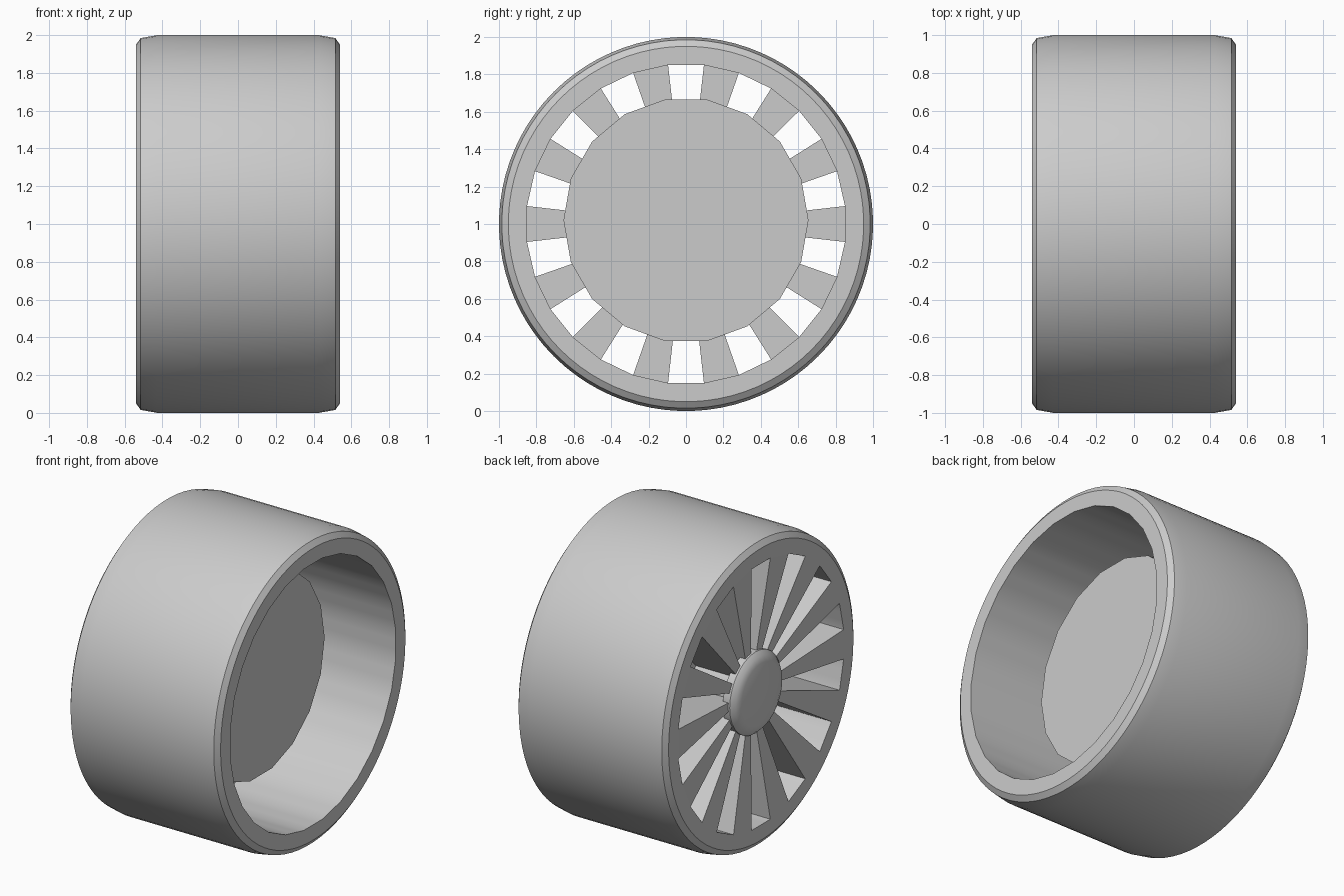
import bpy
import bmesh
from math import cos, sin, tan, pi, radians

SPOKES = 14
FACETS = 2 * SPOKES
BORE = 0.85
HALF_ANGLE = pi / FACETS

old = bpy.data.objects.get("Cube")
if old:
    bpy.data.objects.remove(old, do_unlink=True)

grey = bpy.data.materials.new("plain_grey")
grey.use_nodes = True
grey.diffuse_color = (0.6, 0.6, 0.6, 1)
bsdf = next(n for n in grey.node_tree.nodes if n.type == "BSDF_PRINCIPLED")
bsdf.inputs["Base Color"].default_value = grey.diffuse_color
bsdf.inputs["Roughness"].default_value = 0.7


def finish(bm, name, smooth=True):
    bmesh.ops.recalc_face_normals(bm, faces=bm.faces)
    mesh = bpy.data.meshes.new(name)
    bm.to_mesh(mesh)
    bm.free()
    mesh.materials.append(grey)
    obj = bpy.data.objects.new(name, mesh)
    bpy.context.collection.objects.link(obj)
    bpy.ops.object.select_all(action="DESELECT")
    obj.select_set(True)
    bpy.context.view_layer.objects.active = obj
    if smooth:
        bpy.ops.object.shade_smooth_by_angle(angle=radians(30))
    return obj


def bore_radius(angle):
    """Distance to a regular polygon with one flat centred on angle zero."""
    offset = (angle + HALF_ANGLE) % (2 * HALF_ANGLE) - HALF_ANGLE
    return BORE / cos(offset)


def lathe(name, profile, segments, closed=False, start=0, height=1):
    """Turn (x, radius) points around the x axis; radius None follows the bore."""
    bm = bmesh.new()
    rings = []
    for i in range(segments):
        a = start + 2 * pi * i / segments
        ring = []
        for x, r in profile:
            r = bore_radius(a) if r is None else r
            ring.append(bm.verts.new((x, r * cos(a), height + r * sin(a))))
        rings.append(ring)
    count = len(profile)
    for i in range(segments):
        a, b = rings[i], rings[(i + 1) % segments]
        for j in range(count if closed else count - 1):
            k = (j + 1) % count
            bm.faces.new((a[j], a[k], b[k], b[j]))
    if not closed:
        bm.faces.new([r[0] for r in rings])
        bm.faces.new([r[-1] for r in rings])
    return finish(bm, name)


# Tyre with a chamfered shoulder and a faceted bore
shoulder = [(0.54, None), (0.54, 0.95), (0.515, 0.985), (0.43, 1.0)]
tyre = shoulder + [(-x, r) for x, r in reversed(shoulder)]
lathe("tyre", tyre, FACETS * 3, closed=True, start=HALF_ANGLE)

# Hub body inside the bore, core between the spokes, and raised cap
lathe("hub_body", [(-0.17, 0.655), (0.165, 0.655)], 18, height=1.02)
lathe("hub_core", [(-0.49, 0.2), (-0.16, 0.2)], 28)
lathe("hub_cap", [(-0.45, 0.265), (-0.5, 0.265), (-0.525, 0.24), (-0.54, 0.2)], 28)

# Deep wedge spokes, slightly dished towards the hub
bm = bmesh.new()
for i in range(SPOKES):
    a = 2 * pi * i / SPOKES
    corners = []
    for r, front in ((0.17, -0.48), (BORE, -0.54)):
        w = r * tan(HALF_ANGLE)
        for x, t in ((front, -w), (front, w), (-0.15, w), (-0.15, -w)):
            corners.append(bm.verts.new(
                (x, r * cos(a) - t * sin(a), 1 + r * sin(a) + t * cos(a))))
    inner, outer = corners[:4], corners[4:]
    bm.faces.new(inner)
    bm.faces.new(outer)
    for j in range(4):
        k = (j + 1) % 4
        bm.faces.new((inner[j], inner[k], outer[k], outer[j]))
finish(bm, "spokes", smooth=False)
